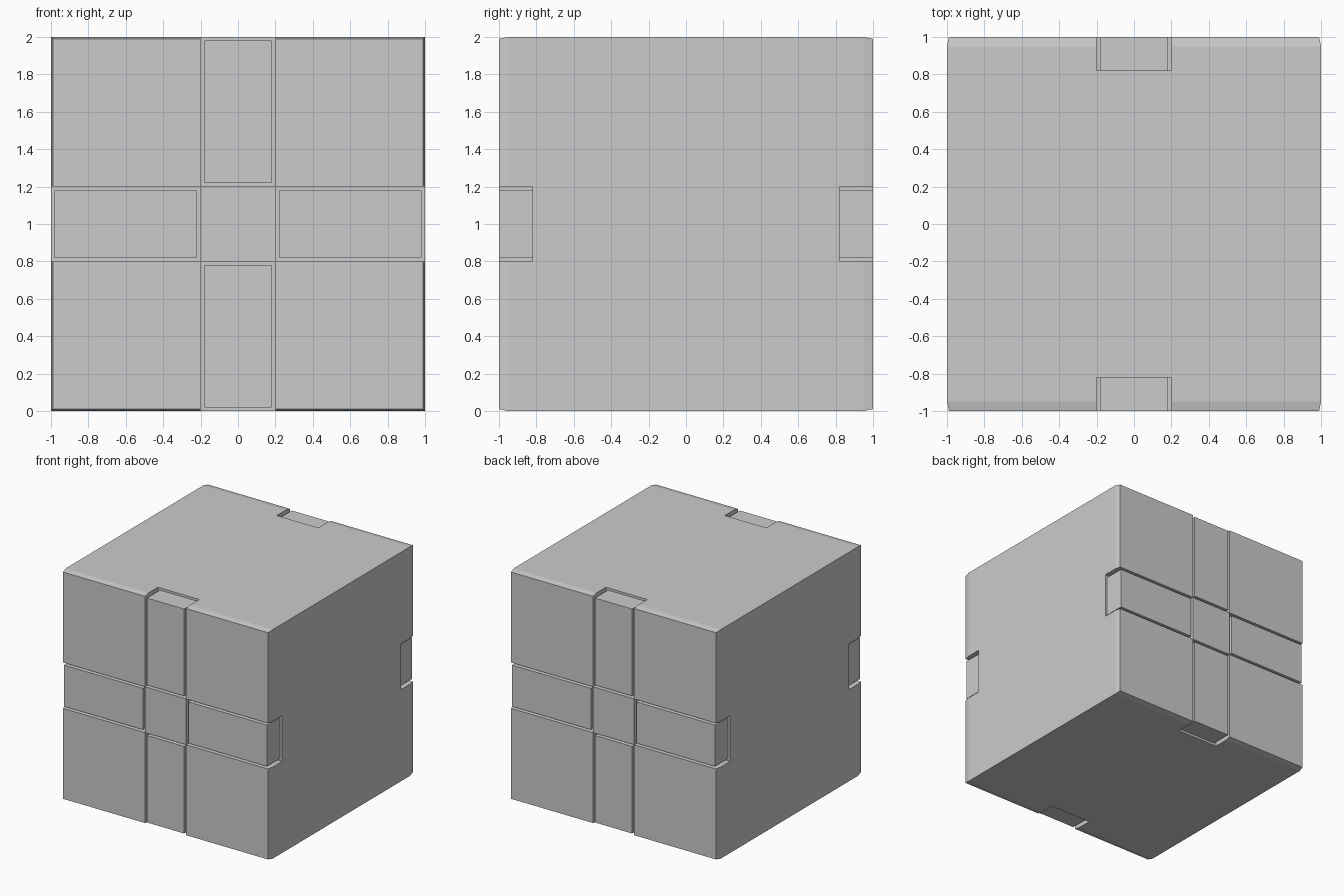
import bpy, bmesh

if "Cube" in bpy.data.objects:
    bpy.data.objects.remove(bpy.data.objects["Cube"])

XS = [-1, -0.2, 0.2, 1]                    # levels across x and (centred) z
YS = [-1, -0.95, -0.82, 0.82, 0.95, 1]     # levels through the depth


def finish(name, bm):
    bmesh.ops.recalc_face_normals(bm, faces=bm.faces)
    mesh = bpy.data.meshes.new(name)
    bm.to_mesh(mesh)
    bm.free()
    ob = bpy.data.objects.new(name, mesh)
    bpy.context.collection.objects.link(ob)
    return ob


def solid(i, j, k):
    """True where the cube is filled; the four arms of each cross are slots."""
    if not (0 <= i < 3 and 0 <= j < 5 and 0 <= k < 3):
        return False
    return j == 2 or (i == 1) == (k == 1)


# Cube body with cross-shaped slots on the front and back
bm = bmesh.new()
verts = {}


def vert(p):
    if p not in verts:
        x, y, z = XS[p[0]], YS[p[1]], XS[p[2]]
        if abs(y) == 1:                    # slight taper of the outer rims
            x, z = [c * 0.99 if abs(c) == 1 else c for c in (x, z)]
        verts[p] = bm.verts.new((x, y, z + 1))
    return verts[p]


for i in range(3):
    for j in range(5):
        for k in range(3):
            if not solid(i, j, k):
                continue
            for axis in range(3):
                for side in (0, 1):
                    n = [i, j, k]
                    n[axis] += 2 * side - 1
                    if solid(*n):
                        continue
                    a, b = (axis + 1) % 3, (axis + 2) % 3
                    loop = []
                    for da, db in ((0, 0), (1, 0), (1, 1), (0, 1)):
                        p = [i, j, k]
                        p[axis] += side
                        p[a] += da
                        p[b] += db
                        loop.append(vert(tuple(p)))
                    bm.faces.new(loop if side else loop[::-1])
finish("cube_body", bm)


# Raised plates in the slots, leaving a thin groove all round
def plate(name, x, z, y, sx, sz):
    bm = bmesh.new()
    bmesh.ops.create_cube(bm, size=1)
    for v in bm.verts:
        v.co = (x + v.co.x * sx, y + v.co.y * 0.2, z + v.co.z * sz)
    finish(name, bm)


for face, y in (("front", -0.9), ("back", 0.9)):
    for s, h, v in ((-1, "left", "lower"), (1, "right", "upper")):
        plate(f"{face}_{h}_plate", s * 0.6, 1, y, 0.76, 0.36)
        plate(f"{face}_{v}_plate", 0, 1 + s * 0.6, y, 0.36, 0.76)
